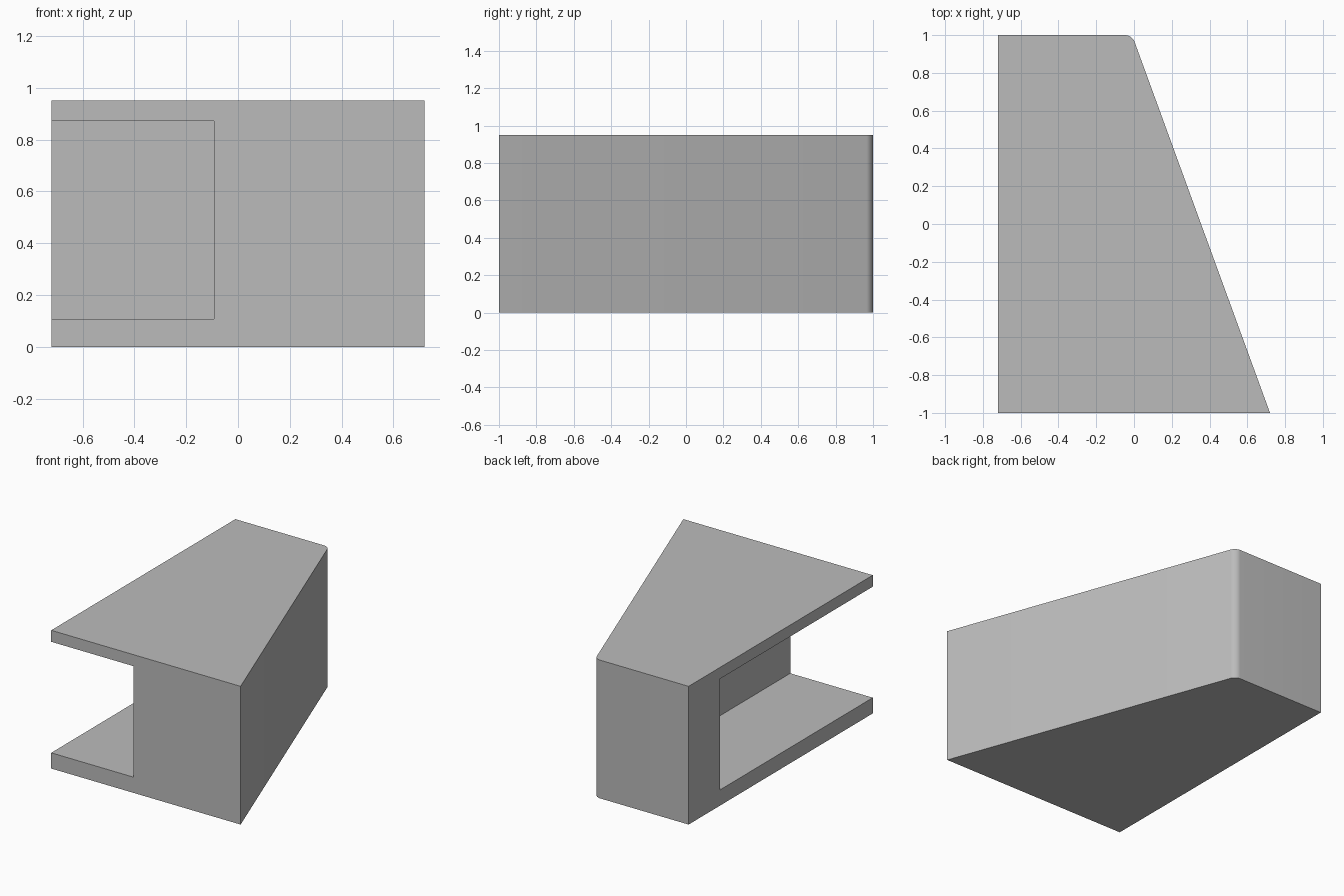
import bpy
import bmesh
import math

default = bpy.data.objects.get("Cube")
if default:
    bpy.data.objects.remove(default, do_unlink=True)

HEIGHT = 0.95

grey = bpy.data.materials.new("plain_grey")
grey.use_nodes = True
colour = (0.5, 0.5, 0.5, 1)
grey.diffuse_color = colour
grey.node_tree.nodes["Principled BSDF"].inputs["Base Color"].default_value = colour


def prism(name, outline, bottom, top, round_corner=None):
    """Extrude a plan outline upward, optionally rounding one upright edge."""
    bm = bmesh.new()
    base = bm.faces.new([bm.verts.new((x, y, bottom)) for x, y in outline])
    grown = bmesh.ops.extrude_face_region(bm, geom=[base])["geom"]
    for item in grown:
        if isinstance(item, bmesh.types.BMVert):
            item.co.z = top
    bmesh.ops.recalc_face_normals(bm, faces=bm.faces)
    if round_corner:
        edges = [e for e in bm.edges
                 if all(math.dist(v.co.xy, round_corner) < 0.001 for v in e.verts)]
        bmesh.ops.bevel(bm, geom=edges, offset=0.037, segments=8,
                        profile=0.5, affect='EDGES')
    mesh = bpy.data.meshes.new(name)
    bm.to_mesh(mesh)
    bm.free()
    mesh.materials.append(grey)
    obj = bpy.data.objects.new(name, mesh)
    bpy.context.collection.objects.link(obj)
    return obj


# Tapered body with one softened back corner
corner = (-0.01, 1)
body = prism("tapered_body", [(-0.72, -1), (0.72, -1), corner, (-0.72, 1)],
             0, HEIGHT, corner)

# Recess open to the front and to the straight side
cutter = prism("recess_cutter", [(-1, -1.3), (-0.093, -1.3), (-0.093, 0.66), (-1, 0.66)],
               0.108, 0.871)
cutter.hide_render = True
cut = body.modifiers.new("recess", 'BOOLEAN')
cut.operation = 'DIFFERENCE'
cut.solver = 'EXACT'
cut.object = cutter

bpy.ops.object.select_all(action='DESELECT')
body.select_set(True)
bpy.context.view_layer.objects.active = body
bpy.ops.object.modifier_apply(modifier=cut.name)
bpy.data.objects.remove(cutter, do_unlink=True)
bpy.ops.object.shade_smooth_by_angle(angle=math.radians(30))
